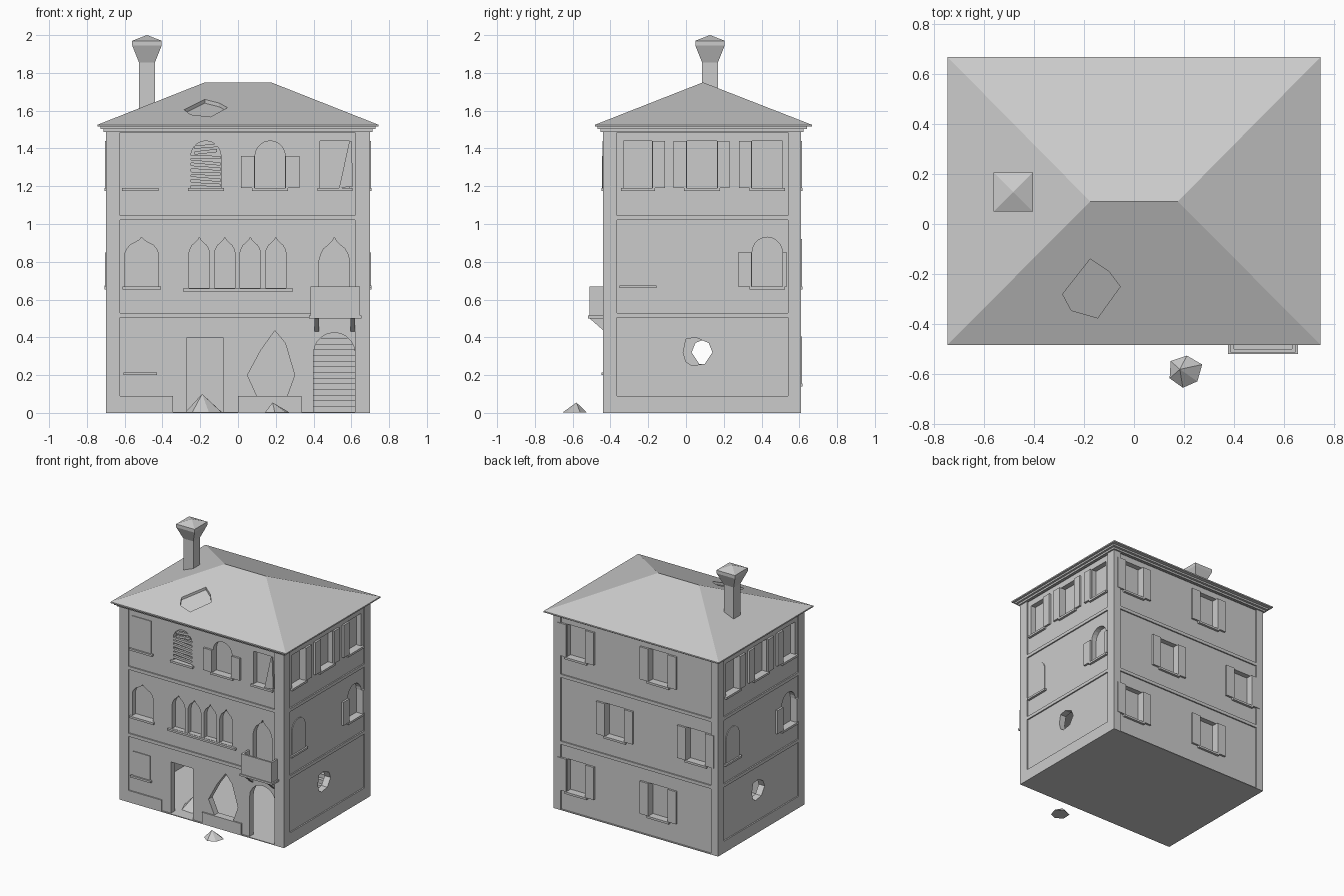
import bpy, bmesh, math, random
from mathutils import Vector

if "Cube" in bpy.data.objects:
    bpy.data.objects.remove(bpy.data.objects["Cube"])
random.seed(4)

stone = bpy.data.materials.new("stone_grey")
stone.use_nodes = True
GREY = (0.6, 0.6, 0.6, 1)
stone.diffuse_color = GREY
stone.node_tree.nodes["Principled BSDF"].inputs["Base Color"].default_value = GREY

# Each wall maps (along, height, outward) to world space
WALLS = {
    "front": lambda u, v, d: (u, -0.44 - d, v),
    "back": lambda u, v, d: (u, 0.61 + d, v),
    "right": lambda u, v, d: (0.7 + d, u, v),
    "left": lambda u, v, d: (-0.7 - d, 0.17 - u, v),
}


def finish(name, bm, helper=False):
    bmesh.ops.recalc_face_normals(bm, faces=bm.faces)
    mesh = bpy.data.meshes.new(name)
    bm.to_mesh(mesh)
    bm.free()
    mesh.materials.append(stone)
    ob = bpy.data.objects.new(name, mesh)
    bpy.context.collection.objects.link(ob)
    if helper:
        ob.hide_render = True
        ob.hide_viewport = True
    return ob


def loft(bm, rings):
    """Closed solid through rings of equal length."""
    loops = [[bm.verts.new(p) for p in r] for r in rings]
    n = len(loops[0])
    bm.faces.new(loops[0])
    bm.faces.new(loops[-1])
    for a, b in zip(loops, loops[1:]):
        for i in range(n):
            j = (i + 1) % n
            bm.faces.new((a[i], a[j], b[j], b[i]))


def prism(bm, wall, pts, d0, d1):
    f = WALLS[wall]
    loft(bm, [[f(u, v, d) for u, v in pts] for d in (d0, d1)])


def rect(u0, u1, v0, v1):
    return [(u0, v0), (u1, v0), (u1, v1), (u0, v1)]


def round_arch(c, w, v0, v1):
    r = w / 2
    arc = [(c + r * math.cos(math.pi * i / 10), v1 - r + r * math.sin(math.pi * i / 10)) for i in range(11)]
    return [(c - r, v0), (c + r, v0)] + arc


def ogee(c, w, v0, v1):
    half = [(1, 0), (1, 0.68), (0.9, 0.76), (0.7, 0.84), (0.35, 0.9), (0.12, 0.95)]
    side = [(x * w / 2, v0 + y * (v1 - v0)) for x, y in half]
    return [(c + x, y) for x, y in side] + [(c, v1)] + [(c - x, y) for x, y in reversed(side)]


def box(bm, x0, x1, y0, y1, z0, z1):
    loft(bm, [[(x, y, z) for x, y in rect(x0, x1, y0, y1)] for z in (z0, z1)])


panels, openings, room = bmesh.new(), bmesh.new(), bmesh.new()
shutters, sills = bmesh.new(), bmesh.new()


def window(wall, outline, left=0.0, right=0.0, shutter_top=None, sill=True):
    """Recessed opening with optional open shutters and a sill."""
    us, vs = [p[0] for p in outline], [p[1] for p in outline]
    u0, u1, v0 = min(us), max(us), min(vs)
    top = shutter_top or max(vs)
    prism(openings, wall, outline, -0.05, 0.03)
    if left:
        prism(shutters, wall, rect(u0 - left, u0 - 0.002, v0, top), -0.012, 0.005)
    if right:
        prism(shutters, wall, rect(u1 + 0.002, u1 + right, v0, top), -0.012, 0.005)
    if sill:
        prism(sills, wall, rect(u0 - 0.015, u1 + 0.015, v0 - 0.016, v0), -0.015, 0.008)


def closed_window(wall, outline):
    us, vs = [p[0] for p in outline], [p[1] for p in outline]
    prism(shutters, wall, outline, -0.015, -0.004)
    prism(sills, wall, rect(min(us) - 0.015, max(us) + 0.015, min(vs) - 0.015, min(vs)), -0.015, 0.008)


# Shallow wall panels between the corner strips and floor bands
FLOORS = [(0.09, 0.505), (0.53, 1.02), (1.045, 1.485)]
for wall, u0, u1 in (("front", -0.625, 0.62), ("back", -0.64, 0.64), ("right", -0.365, 0.54), ("left", -0.365, 0.54)):
    for v0, v1 in FLOORS:
        if wall == "back" and v0 < 0.1:
            v0 = 0.006
        prism(panels, wall, rect(u0, u1, v0, v1), -0.01, 0.03)
for u0, u1 in ((-0.345, 0), (0.335, 0.62)):
    prism(panels, "front", rect(u0, u1, 0.006, 0.1), -0.01, 0.03)

# Hollow ground floor, doorways and broken holes
box(room, -0.64, 0.64, -0.38, 0.55, 0.006, 0.5)
prism(openings, "front", rect(-0.27, -0.08, 0.006, 0.4), -0.08, 0.03)
prism(openings, "front", round_arch(0.51, 0.22, 0.006, 0.425), -0.08, 0.03)
prism(openings, "front", [(0.1, 0.09), (0.26, 0.09), (0.3, 0.2), (0.25, 0.37), (0.195, 0.435), (0.12, 0.33), (0.05, 0.2)], -0.08, 0.03)
HOLE = [(0.03, 0.25), (0.1, 0.26), (0.14, 0.32), (0.12, 0.37), (0.05, 0.4), (0.0, 0.39), (-0.015, 0.32), (0.0, 0.27)]
for wall in ("right", "left"):
    prism(openings, wall, HOLE, -0.08, 0.03)

# Side windows
for wall in ("right", "left"):
    window(wall, rect(-0.33, -0.18, 1.19, 1.44), right=0.07)
    window(wall, rect(0.005, 0.165, 1.19, 1.44), 0.07, 0.065)
    window(wall, rect(0.35, 0.51, 1.19, 1.44), left=0.07)
    window(wall, round_arch(0.43, 0.16, 0.67, 0.93), left=0.075, right=0.025, shutter_top=0.85)
    closed_window(wall, round_arch(-0.255, 0.165, 0.675, 0.93))

# Back windows
for v0, centres in ((0.155, (0.51, -0.19)), (0.67, (0.18, -0.51)), (1.19, (0.51, -0.19))):
    for c in centres:
        window("back", rect(c - 0.08, c + 0.08, v0, v0 + 0.25), 0.075, 0.075)

# Front windows
closed_window("front", rect(-0.6, -0.435, 1.19, 1.44))
closed_window("front", rect(-0.59, -0.445, 0.215, 0.4))
window("front", round_arch(-0.17, 0.16, 1.19, 1.44))
window("front", round_arch(0.17, 0.16, 1.19, 1.44), 0.075, 0.075, 1.36)
window("front", rect(0.435, 0.59, 1.19, 1.44))
window("front", ogee(-0.51, 0.175, 0.67, 0.93))
window("front", ogee(0.51, 0.16, 0.55, 0.93), sill=False)
for c in (-0.205, -0.07, 0.065, 0.2):
    window("front", ogee(c, 0.11, 0.66, 0.93), sill=False)
prism(sills, "front", rect(-0.29, 0.29, 0.643, 0.658), -0.015, 0.008)
prism(shutters, "front", [(0.535, 1.19), (0.61, 1.2), (0.6, 1.44), (0.59, 1.44)], -0.012, 0.003)

# Broken slats in the arched front window
slats = bmesh.new()
for i in range(8):
    v, t = 1.2 + i * 0.029, random.uniform(-0.008, 0.008)
    w = 0.078 if i < 6 else 0.06
    prism(slats, "front", [(-0.17 - w, v - t), (-0.17 + w, v + t), (-0.17 + w, v + t + 0.017), (-0.17 - w, v - t + 0.017)], -0.03, -0.012)
finish("window_slats", slats)

# House body with the cutters applied
body = bmesh.new()
box(body, -0.7, 0.7, -0.44, 0.61, 0, 1.5)
house = finish("house_body", body)


def cut(ob, cutter):
    mod = ob.modifiers.new(cutter.name, "BOOLEAN")
    mod.operation = "DIFFERENCE"
    mod.solver = "EXACT"
    mod.use_self = True
    mod.object = cutter


for name, bm in (("panel_cutter", panels), ("room_cutter", room), ("opening_cutter", openings)):
    cut(house, finish(name, bm, helper=True))
finish("shutters", shutters)
finish("window_sills", sills)

# Cornice and hipped roof
cornice = bmesh.new()
box(cornice, -0.712, 0.712, -0.452, 0.622, 1.488, 1.502)
box(cornice, -0.728, 0.728, -0.468, 0.64, 1.502, 1.517)
finish("cornice", cornice)
roof = bmesh.new()
eave = rect(-0.745, 0.745, -0.483, 0.667)
low = [roof.verts.new((x, y, 1.515)) for x, y in eave]
rim = [roof.verts.new((x, y, 1.525)) for x, y in eave]
ra, rb = roof.verts.new((-0.175, 0.09, 1.75)), roof.verts.new((0.175, 0.09, 1.75))
roof.faces.new(low)
for i in range(4):
    j = (i + 1) % 4
    roof.faces.new((low[i], low[j], rim[j], rim[i]))
for f in ((rim[0], rim[1], rb, ra), (rim[1], rim[2], rb), (rim[2], rim[3], ra, rb), (rim[3], rim[0], ra)):
    roof.faces.new(f)
roof_ob = finish("hipped_roof", roof)

# Sunken patch in the front slope
patch = bmesh.new()
outline = [(-0.175, -0.14), (-0.285, -0.28), (-0.25, -0.345), (-0.145, -0.375), (-0.055, -0.25), (-0.1, -0.19)]
loft(patch, [[(x, y, 1.525 + (y + 0.483) * 0.393 + d) for x, y in outline] for d in (-0.02, 0.08)])
cut(roof_ob, finish("roof_patch_cutter", patch, helper=True))

# Flared chimney
chimney = bmesh.new()
rings = []
for h, z in ((0.042, 1.5), (0.042, 1.855), (0.078, 1.945), (0.078, 1.97), (0.001, 2.0)):
    rings.append([(-0.482 + x, 0.127 + y, z) for x, y in rect(-h, h, -h, h)])
loft(chimney, rings)
finish("chimney", chimney)

# Balcony: slab, parapet and brackets
balcony = bmesh.new()
prism(balcony, "front", rect(0.375, 0.655, 0.5, 0.515), -0.012, 0.078)
prism(balcony, "front", rect(0.385, 0.645, 0.515, 0.67), 0.058, 0.072)
for u in (0.385, 0.631):
    prism(balcony, "front", rect(u, u + 0.014, 0.515, 0.67), -0.012, 0.058)
for u in (0.405, 0.595):
    loft(balcony, [[(x, -0.43, 0.43), (x, -0.51, 0.5), (x, -0.43, 0.5)] for x in (u, u + 0.025)])
finish("balcony", balcony)

# Inner stairs behind the arched door
stairs = bmesh.new()
for i in range(14):
    box(stairs, 0.39, 0.63, 0.17 + i * 0.027, 0.55, 0.006 + i * 0.03, 0.036 + i * 0.03)
finish("stairs", stairs)


# Fallen rubble
def rubble(name, x, y, r, h, n):
    bm = bmesh.new()
    ring = []
    for i in range(n):
        a, k = math.tau * i / n + 0.4, r * random.uniform(0.8, 1.05)
        ring.append(bm.verts.new((x + k * math.cos(a), y + k * math.sin(a), 0.002)))
    tip = bm.verts.new((x - 0.02, y + 0.01, h))
    bm.faces.new(ring)
    for i in range(n):
        bm.faces.new((ring[i], ring[(i + 1) % n], tip))
    finish(name, bm)


rubble("outer_rubble", 0.203, -0.59, 0.076, 0.055, 6)
rubble("inner_rubble", -0.17, -0.26, 0.11, 0.1, 7)
